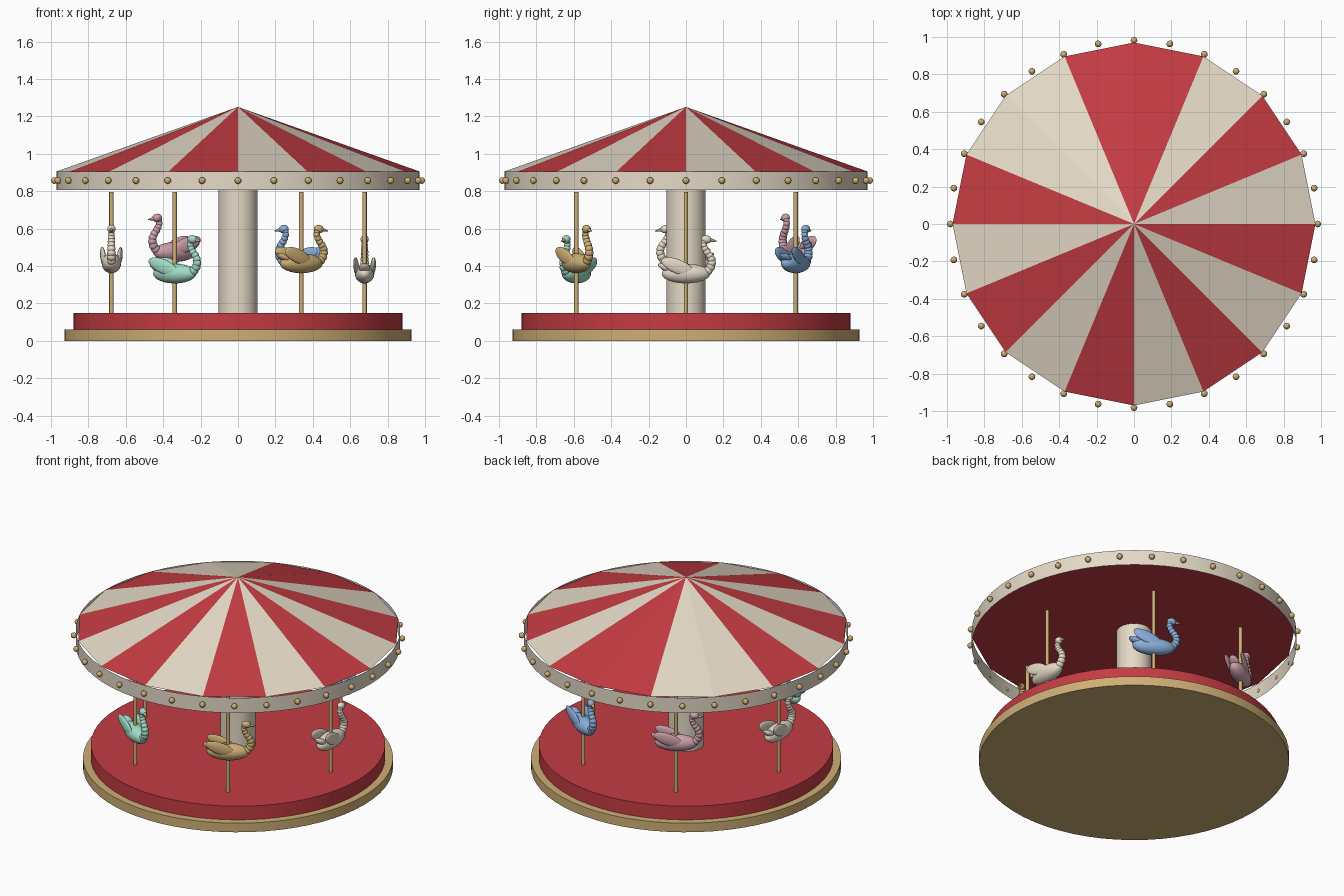
import bpy, bmesh, math
from mathutils import Matrix, Vector

if "Cube" in bpy.data.objects:
    bpy.data.objects.remove(bpy.data.objects["Cube"])


def mat(name, rgb):
    m = bpy.data.materials.new(name)
    m.diffuse_color = (*rgb, 1)
    m.use_nodes = True
    m.node_tree.nodes["Principled BSDF"].inputs["Base Color"].default_value = m.diffuse_color
    return m


RED = mat("red", (0.55, 0.045, 0.055))
CREAM = mat("cream", (0.78, 0.70, 0.57))
GOLD = mat("gold", (0.62, 0.43, 0.18))
MINT = mat("mint", (0.36, 0.72, 0.57))
PINK = mat("pink", (0.62, 0.36, 0.41))
BLUE = mat("blue", (0.25, 0.42, 0.70))


def finish(bm, name, mats, smooth=True):
    me = bpy.data.meshes.new(name)
    bm.to_mesh(me)
    bm.free()
    for m in mats:
        me.materials.append(m)
    ob = bpy.data.objects.new(name, me)
    bpy.context.collection.objects.link(ob)
    if smooth:
        bpy.ops.object.select_all(action='DESELECT')
        ob.select_set(True)
        bpy.context.view_layer.objects.active = ob
        bpy.ops.object.shade_smooth_by_angle(angle=math.radians(40))
    return ob


def cylinder(name, m, r, z0, z1, x=0, y=0, seg=64, caps=True):
    bm = bmesh.new()
    bmesh.ops.create_cone(bm, cap_ends=caps, segments=seg, radius1=r, radius2=r, depth=z1 - z0,
                          matrix=Matrix.Translation((x, y, (z0 + z1) / 2)))
    return finish(bm, name, [m])


def ellipsoid(bm, loc, size, pitch=0, yaw=0, seg=20):
    mx = (Matrix.Translation(loc) @ Matrix.Rotation(math.radians(yaw), 4, 'Z')
          @ Matrix.Rotation(math.radians(pitch), 4, 'Y') @ Matrix.Diagonal((*size, 1)))
    bmesh.ops.create_uvsphere(bm, u_segments=seg, v_segments=seg // 2, radius=1, matrix=mx)


# platform and centre column
cylinder("base_step", GOLD, 0.927, 0, 0.06)
cylinder("platform", RED, 0.88, 0.06, 0.15)
cylinder("centre_column", CREAM, 0.105, 0.1, 0.9, seg=32)

# striped sixteen-sided canopy with a red ceiling
RED_PANELS = {1, 3, 4, 7, 9, 11, 13, 15}
bm = bmesh.new()
bmesh.ops.create_cone(bm, cap_ends=True, segments=16, radius1=0.97, radius2=0, depth=0.345,
                      matrix=Matrix.Translation((0, 0, 1.0785)))
bmesh.ops.remove_doubles(bm, verts=bm.verts, dist=1e-4)
for f in bm.faces:
    c = f.calc_center_median()
    panel = int(math.degrees(math.atan2(c.y, c.x)) % 360 // 22.5)
    f.material_index = 0 if len(f.verts) > 4 or panel in RED_PANELS else 1
finish(bm, "canopy", [RED, CREAM], smooth=False)

# thin open rim band with bulbs
cylinder("canopy_rim", CREAM, 0.97, 0.806, 0.906, caps=False)
bm = bmesh.new()
for i in range(32):
    a = math.tau * i / 32
    ellipsoid(bm, (0.982 * math.cos(a), 0.982 * math.sin(a), 0.857), (0.018,) * 3, seg=12)
finish(bm, "rim_bulbs", [GOLD])

# neck centreline: forward, height
NECK = [(0.098, 0.360), (0.118, 0.376), (0.132, 0.395), (0.138, 0.416), (0.136, 0.437),
        (0.126, 0.457), (0.113, 0.475), (0.102, 0.494), (0.096, 0.513), (0.097, 0.530)]


def swan(name, m, x, y, lift, heading):
    bm = bmesh.new()
    ellipsoid(bm, (0, 0, 0.36), (0.13, 0.052, 0.053), seg=24)                # body
    ellipsoid(bm, (-0.105, 0, 0.388), (0.05, 0.03, 0.018), pitch=28)         # tail
    for s in (-1, 1):                                                       # wings
        ellipsoid(bm, (-0.045, s * 0.045, 0.398), (0.092, 0.014, 0.038), pitch=22, yaw=-s * 5)
    for i, (u, z) in enumerate(NECK):                                       # ringed neck
        r = 0.026 - 0.001 * i
        ellipsoid(bm, (u, 0, z), (r, r, r), seg=14)
    ellipsoid(bm, (0.109, 0, 0.543), (0.028, 0.022, 0.022), pitch=10)        # head
    n = len(bm.faces)
    bmesh.ops.create_cone(bm, cap_ends=True, segments=12, radius1=0.011, radius2=0.002, depth=0.036,
                          matrix=Matrix.Translation((0.147, 0, 0.536))
                          @ Matrix.Rotation(math.radians(100), 4, 'Y'))     # beak
    for i, f in enumerate(bm.faces):
        f.material_index = int(i >= n)
    bmesh.ops.transform(bm, verts=bm.verts, matrix=Matrix.Translation((x, y, lift))
                        @ Matrix.Rotation(heading, 4, 'Z'))
    finish(bm, name, [m, GOLD])


# six swans on poles, all riding counter-clockwise at staggered heights
COLOURS = [CREAM, BLUE, PINK, CREAM, MINT, GOLD]
LIFTS = [0, 0.055, 0.115, 0.055, 0, 0.055]
for i in range(6):
    a = math.tau * i / 6
    px, py = 0.677 * math.cos(a), 0.677 * math.sin(a)
    cylinder(f"pole_{i + 1}", GOLD, 0.0115, 0.14, 0.797, px, py, seg=16)
    swan(f"swan_{i + 1}", COLOURS[i], px, py, LIFTS[i], a + math.pi / 2)
